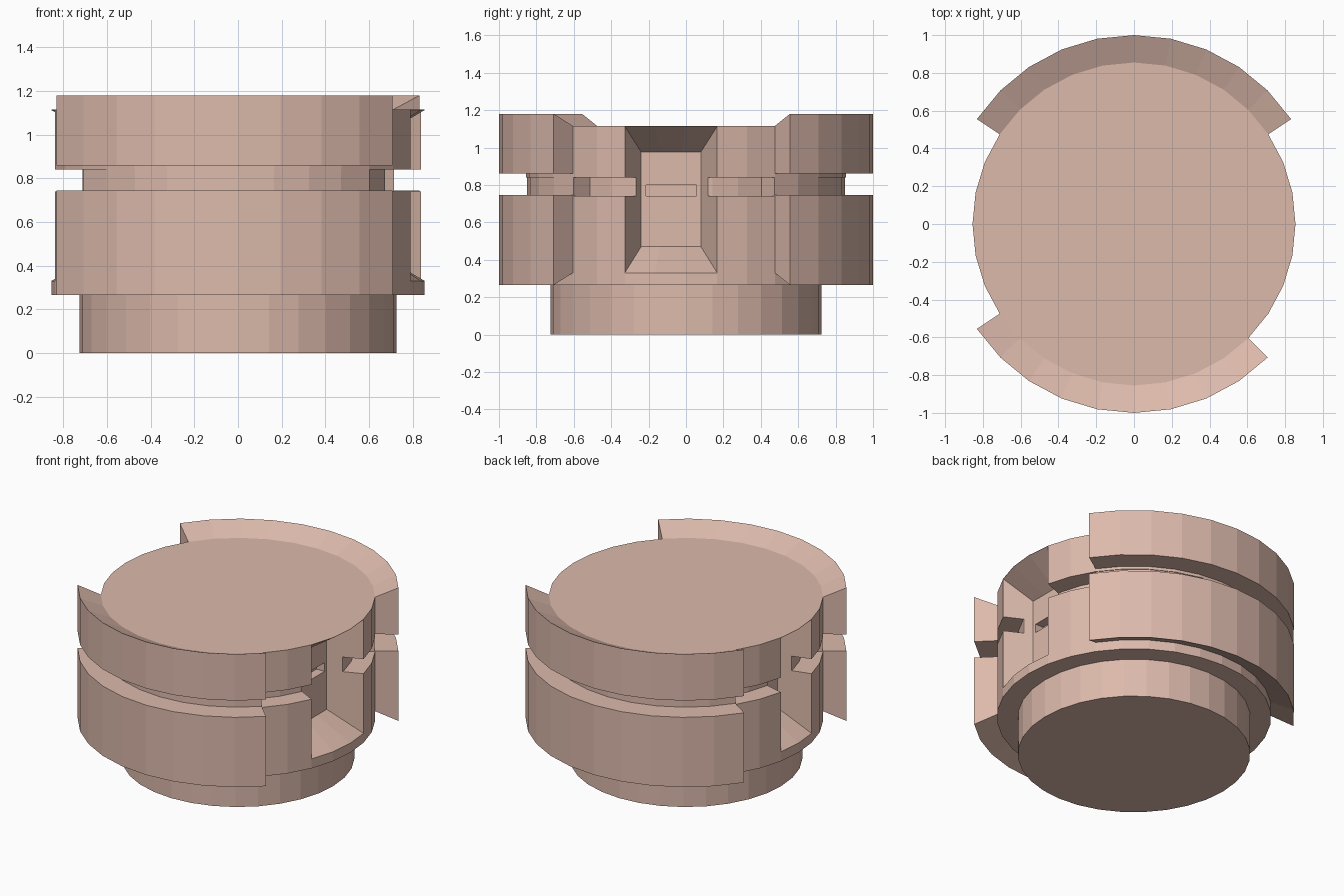
import bpy, bmesh, math
from mathutils import Vector

if "Cube" in bpy.data.objects:
    bpy.data.objects.remove(bpy.data.objects["Cube"])

STEP = math.radians(11.25)          # 32 sided
R = 0.855                           # core radius

clay = bpy.data.materials.new("dusty_pink")
clay.diffuse_color = (0.72, 0.49, 0.41, 1)
clay.use_nodes = True
clay.node_tree.nodes["Principled BSDF"].inputs["Base Color"].default_value = clay.diffuse_color


def finish(bm, name):
    bmesh.ops.recalc_face_normals(bm, faces=bm.faces)
    me = bpy.data.meshes.new(name)
    bm.to_mesh(me)
    bm.free()
    me.materials.append(clay)
    ob = bpy.data.objects.new(name, me)
    bpy.context.collection.objects.link(ob)
    return ob


def sweep(name, profile, first, last):
    """Sweep an (r, z) profile over the given steps; 0..32 is a full solid turn."""
    full = last - first == 32
    bm = bmesh.new()
    rings = [[bm.verts.new((r * math.cos(k * STEP), r * math.sin(k * STEP), z))
              for r, z in profile] for k in range(first, last + (0 if full else 1))]
    n = len(profile)
    pairs = list(zip(rings, rings[1:] + (rings[:1] if full else [])))
    for a, b in pairs:
        for i in range(n - 1 if full else n):
            j = (i + 1) % n
            bm.faces.new((a[i], b[i], b[j], a[j]))
    if full:
        bm.faces.new([r[0] for r in rings])
        bm.faces.new([r[-1] for r in rings])
    else:
        bm.faces.new(rings[0])
        bm.faces.new(rings[-1])
    return finish(bm, name)


def notch_cutter(name, first, last, depth):
    """Tapered recess that narrows towards its flat back."""
    bm = bmesh.new()
    ks = range(first, last + 1)
    side = 1 if math.cos((first + last) / 2 * STEP) > 0 else -1
    ys = [R * math.sin(k * STEP) for k in ks]
    mid = (ys[0] + ys[-1]) / 2
    rim = [(R * math.cos(k * STEP), R * math.sin(k * STEP)) for k in ks]
    layers = [([(x * 1.12, y * 1.12) for x, y in rim], 0.33, 1.113),
              (rim, 0.33, 1.113),
              ([(side * depth, mid + (y - mid) * 0.645) for y in ys], 0.47, 0.975)]
    loops = []
    for pts, lo, hi in layers:
        loops.append([bm.verts.new((x, y, lo)) for x, y in pts]
                     + [bm.verts.new((x, y, hi)) for x, y in reversed(pts)])
    n = len(loops[0])
    for a, b in zip(loops, loops[1:]):
        for i in range(n):
            j = (i + 1) % n
            bm.faces.new((a[i], a[j], b[j], b[i]))
    for lp in (loops[0], loops[-1]):
        for i in range(n // 2 - 1):
            bm.faces.new((lp[i], lp[i + 1], lp[n - 2 - i], lp[n - 1 - i]))
    return finish(bm, name), side, mid


def cut(target, cutter):
    m = target.modifiers.new(cutter.name, 'BOOLEAN')
    m.operation = 'DIFFERENCE'
    m.solver = 'EXACT'
    m.object = cutter
    cutter.hide_render = True
    cutter.hide_viewport = True


# Round foot
sweep("foot", [(0.725, 0), (0.725, 0.28)], 0, 32)

# Core drum with groove
core = sweep("core_drum", [(R, 0.265), (R, 0.74), (0.725, 0.74), (0.725, 0.84),
                           (R, 0.84), (R, 1.115)], 0, 32)

# Recesses in the right and left sides, with the groove carried into their backs
for label, first, last in (("right", -2, 1), ("left", 15, 17)):
    depth = 0.62
    c, side, mid = notch_cutter(label + "_notch_cutter", first, last, depth)
    cut(core, c)
    w = 0.135 if label == "right" else 0.09
    bm = bmesh.new()
    bmesh.ops.create_cube(bm, size=1)
    bmesh.ops.scale(bm, vec=Vector((0.16, 2 * w, 0.06)), verts=bm.verts)
    bmesh.ops.translate(bm, vec=Vector((side * (depth + 0.02), mid, 0.77)), verts=bm.verts)
    cut(core, finish(bm, label + "_groove_cutter"))

# Raised outer shells at the back and front, with sloping rims and a shallower groove
shell = [(R, 0.33), (1, 0.265), (1, 0.745), (0.85, 0.745), (0.85, 0.86), (1, 0.86),
         (1, 1.18), (R, 1.115), (0.70, 1.10), (0.70, 0.34)]
sweep("back_shell", shell, 3, 13)
sweep("front_shell", shell, 19, 28)
